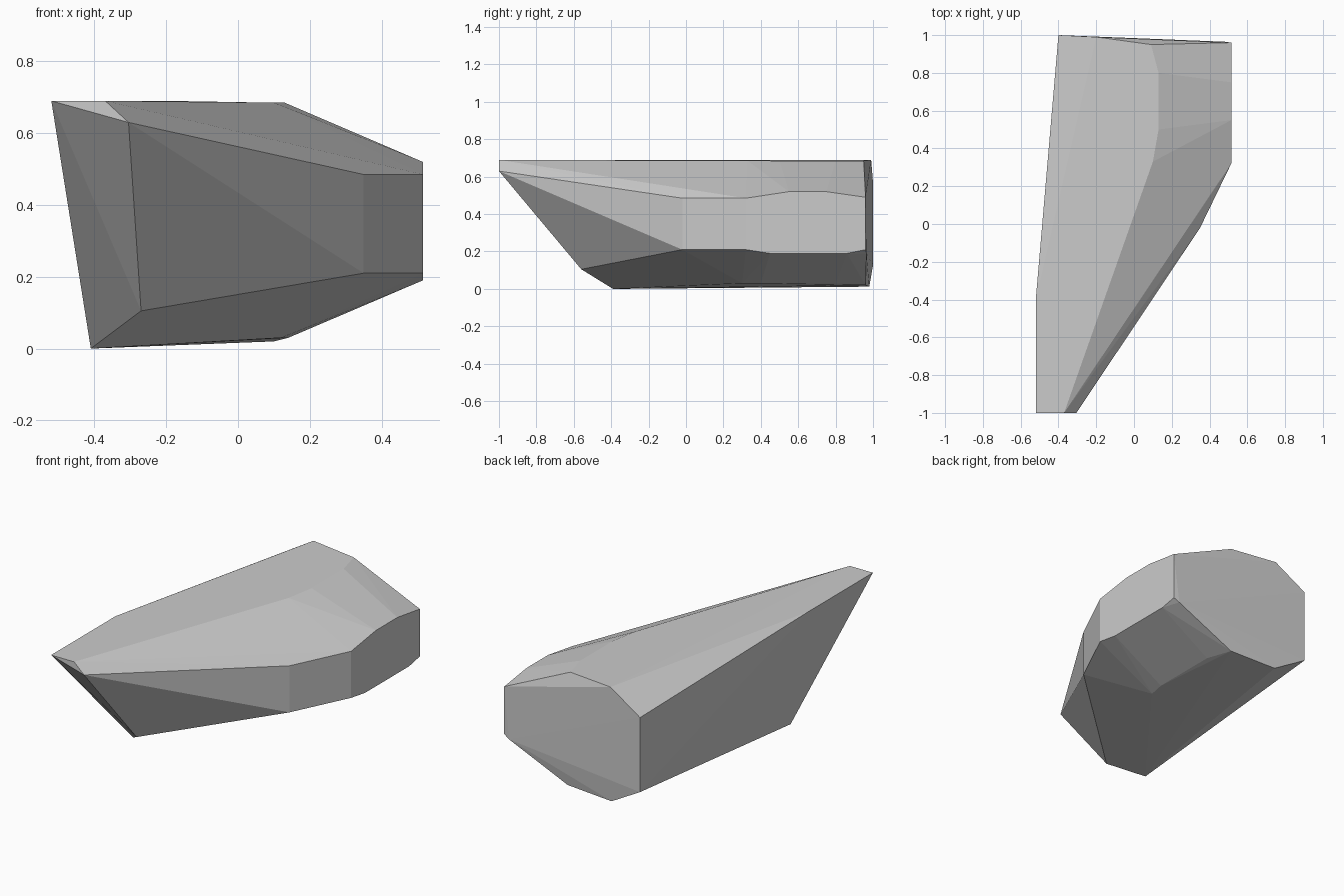
import bpy
import bmesh
import math

default_cube = bpy.data.objects.get("Cube")
if default_cube:
    bpy.data.objects.remove(default_cube, do_unlink=True)


def make_material(name, color):
    material = bpy.data.materials.new(name)
    material.use_nodes = True
    material.diffuse_color = color
    material.node_tree.nodes["Principled BSDF"].inputs["Base Color"].default_value = color
    return material


def faceted_solid(name, points, material):
    """Wrap corner points in a closed, flat-faced convex solid."""
    bm = bmesh.new()
    for point in points:
        bm.verts.new(point)
    result = bmesh.ops.convex_hull(bm, input=bm.verts[:])
    unused = {v for v in result["geom_interior"] + result["geom_unused"]
              if isinstance(v, bmesh.types.BMVert)}
    bmesh.ops.delete(bm, geom=list(unused), context="VERTS")
    bmesh.ops.dissolve_limit(bm, angle_limit=math.radians(0.5),
                             verts=bm.verts[:], edges=bm.edges[:])
    bmesh.ops.recalc_face_normals(bm, faces=bm.faces[:])
    mesh = bpy.data.meshes.new(name)
    bm.to_mesh(mesh)
    bm.free()
    mesh.materials.append(material)
    obj = bpy.data.objects.new(name, mesh)
    bpy.context.collection.objects.link(obj)
    return obj


DECK, SIDE = 0.69, 0.515

# flat deck outline, from the pointed nose round to the rear
deck = [(x, y, DECK) for x, y in
        [(-0.52, -1), (-0.37, -1), (-0.2, 0.99), (-0.4 - 0.12, -0.4)]]
deck += [(x, y, DECK - 0.005) for x, y in
         [(0.1, 0.33), (0.13, 0.5), (0.13, 0.8), (0.09, 0.95)]]

# upright outer wall, with its upper and lower bevel edges
wall = [(0.35, -0.02, z) for z in (0.485, 0.21)]
wall += [(SIDE, y, z) for y, z in
         [(0.32, 0.485), (0.55, 0.52), (0.75, 0.52), (0.96, 0.49),
          (0.32, 0.21), (0.45, 0.19), (0.86, 0.19), (0.96, 0.21)]]
wall.append((0.48, 0.965, 0.19))

# underside outline
belly = [(-0.41, -0.39, 0), (-0.2, 0.98, 0.012), (0.1, 0.96, 0.02)]
belly += [(x, y, 0.03) for x, y in [(0.12, 0.3), (0.14, 0.4), (0.14, 0.8)]]

# sloping nose and the upright rear corner
nose = [(-0.305, -1, 0.63), (-0.27, -0.56, 0.105)]
rear_corner = [(-0.4, 1, z) for z in (0.567, 0.127)]

grey = make_material("plain_grey", (0.6, 0.6, 0.6, 1))
faceted_solid("faceted_block", deck + wall + belly + nose + rear_corner, grey)
